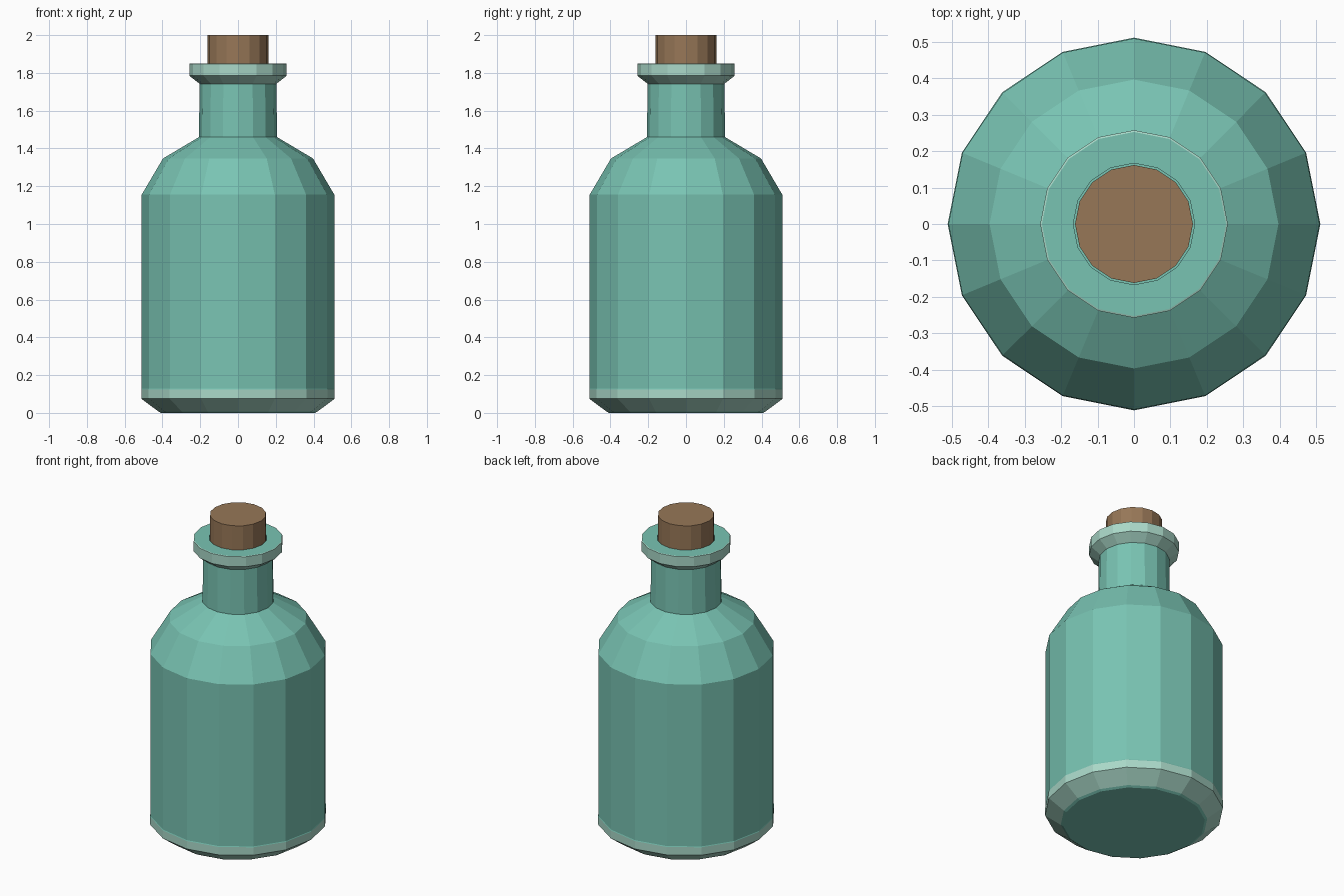
import bpy
import bmesh
import math

if "Cube" in bpy.data.objects:
    bpy.data.objects.remove(bpy.data.objects["Cube"])

SIDES = 16


def make_material(name, rgb):
    m = bpy.data.materials.new(name)
    m.diffuse_color = (*rgb, 1.0)
    m.use_nodes = True
    m.node_tree.nodes["Principled BSDF"].inputs["Base Color"].default_value = m.diffuse_color
    return m


glass = make_material("teal glass", (0.19, 0.55, 0.45))
pale = make_material("pale glass edge", (0.40, 0.69, 0.58))
cork = make_material("brown cork", (0.31, 0.185, 0.096))


def lathe(name, profile, materials, bands=()):
    """Spin (radius, z) points about z; capped at both ends.
    Profile segments listed in bands get the second material."""
    bm = bmesh.new()
    rings = []
    for r, z in profile:
        rings.append([bm.verts.new((r * math.cos(2 * math.pi * i / SIDES),
                                    r * math.sin(2 * math.pi * i / SIDES), z))
                      for i in range(SIDES)])
    for s, (a, b) in enumerate(zip(rings, rings[1:])):
        for i in range(SIDES):
            j = (i + 1) % SIDES
            f = bm.faces.new((a[i], a[j], b[j], b[i]))
            f.material_index = 1 if s in bands else 0
    bm.faces.new(rings[0][::-1])
    bm.faces.new(rings[-1])
    bmesh.ops.recalc_face_normals(bm, faces=bm.faces)
    mesh = bpy.data.meshes.new(name)
    bm.to_mesh(mesh)
    bm.free()
    for m in materials:
        mesh.materials.append(m)
    obj = bpy.data.objects.new(name, mesh)
    bpy.context.collection.objects.link(obj)
    return obj


# Bottle: base chamfer, body, shoulder, neck, lip and the recessed mouth
bottle_profile = [
    (0.408, 0.0), (0.422, 0.008),                    # foot
    (0.512, 0.075), (0.512, 0.125),                  # pale base band
    (0.510, 0.13), (0.510, 1.155),                   # body
    (0.397, 1.347), (0.207, 1.46),                   # shoulder
    (0.203, 1.742),                                  # neck
    (0.258, 1.785), (0.258, 1.848), (0.253, 1.85),   # pale lip
    (0.167, 1.85), (0.167, 1.60),                    # mouth
]
lathe("bottle", bottle_profile, [glass, pale], bands=(1, 2, 8, 9, 10))

# Stopper sitting in the mouth
lathe("stopper", [(0.162, 1.605), (0.162, 2.0)], [cork])
